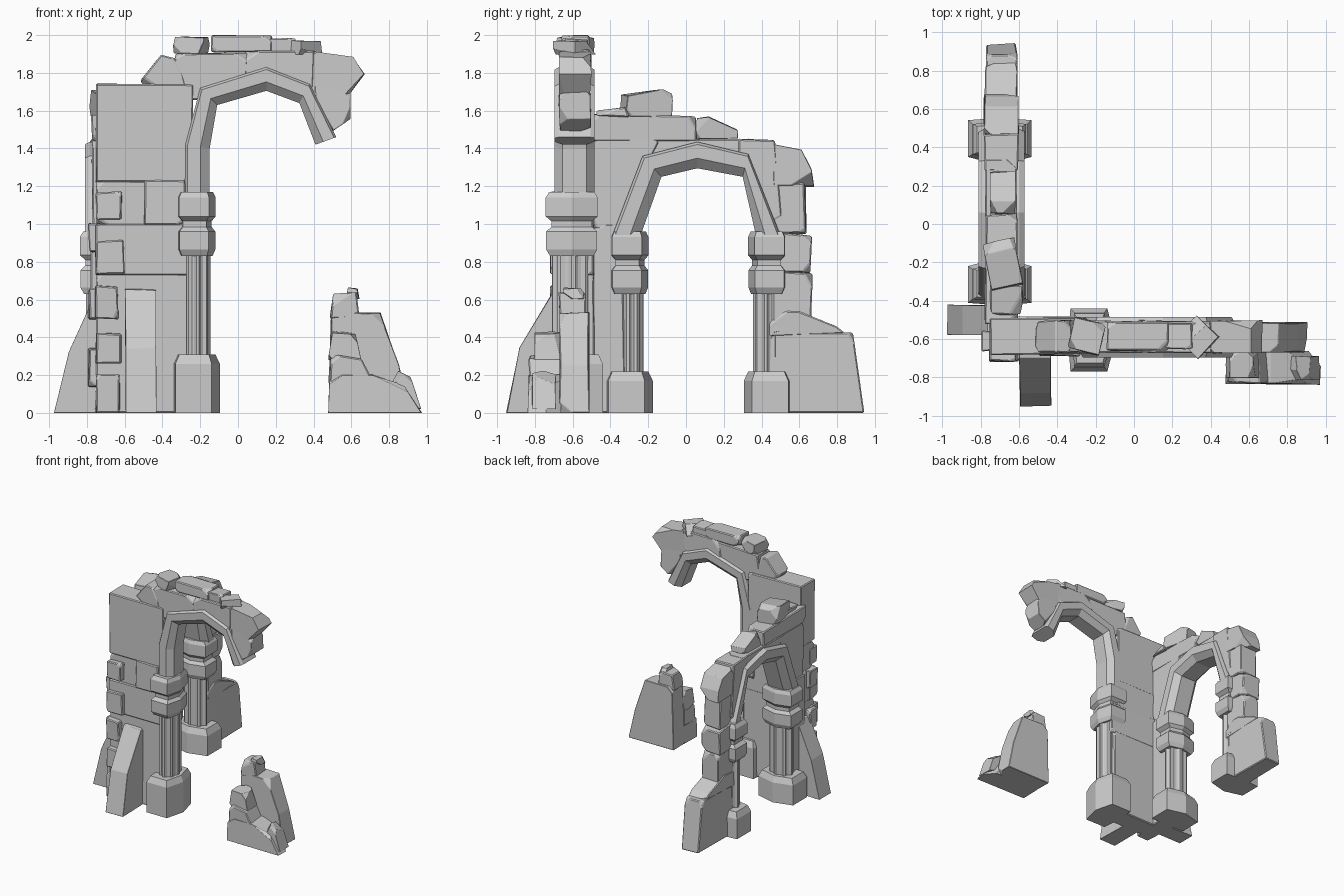
import bpy, bmesh, random
from math import cos, sin, pi
from mathutils import Vector, Matrix

if "Cube" in bpy.data.objects:
    bpy.data.objects.remove(bpy.data.objects["Cube"])

random.seed(7)
FRONT, SIDE = -0.59, -0.69      # centre planes of the two walls


def place(plane, u, t, z):
    return Vector((u, t, z)) if plane == 'x' else Vector((t, u, z))


def finish(name, bm):
    bmesh.ops.recalc_face_normals(bm, faces=bm.faces)
    me = bpy.data.meshes.new(name)
    bm.to_mesh(me)
    bm.free()
    ob = bpy.data.objects.new(name, me)
    bpy.context.collection.objects.link(ob)
    return ob


def loft(name, rings):
    """Skin a list of equal-length point rings and cap both ends."""
    bm = bmesh.new()
    vs = [[bm.verts.new(p) for p in r] for r in rings]
    n = len(rings[0])
    for a, b in zip(vs, vs[1:]):
        for i in range(n):
            j = (i + 1) % n
            bm.faces.new((a[i], a[j], b[j], b[i]))
    bm.faces.new(vs[0][::-1])
    bm.faces.new(vs[-1])
    return finish(name, bm)


def stone(name, plane, outline, lo, hi, chips=3, depth=0.025, rot=0.0, jit=0.006):
    """Convex outline extruded through the wall, then randomly chipped at corners."""
    bm = bmesh.new()
    j = lambda: random.uniform(-jit, jit)
    a, b = [[bm.verts.new(place(plane, u + j(), t + j(), max(0, z + j()) if z > 0 else 0))
             for u, z in outline] for t in (lo, hi)]
    n = len(outline)
    for i in range(n):
        k = (i + 1) % n
        bm.faces.new((a[i], a[k], b[k], b[i]))
    bm.faces.new(a[::-1])
    bm.faces.new(b)
    bmesh.ops.recalc_face_normals(bm, faces=bm.faces)
    mid = sum((v.co for v in bm.verts), Vector()) / len(bm.verts)
    if rot:
        bmesh.ops.rotate(bm, cent=mid, matrix=Matrix.Rotation(rot, 3, 'Z'), verts=bm.verts)
    tops = [v.co.copy() for v in bm.verts if v.co.z > 0.03]
    for p in random.sample(tops, min(chips, len(tops))):
        sgn = [1 if c > 0 else -1 for c in (p - mid)]
        nrm = Vector([s * random.uniform(0.35, 1) for s in sgn]).normalized()
        # cut only the supporting corner in this direction
        far = max(v.co.dot(nrm) for v in bm.verts)
        res = bmesh.ops.bisect_plane(bm, geom=bm.verts[:] + bm.edges[:] + bm.faces[:], dist=1e-5,
                                     plane_co=nrm * (far - depth * random.uniform(0.6, 1.4)),
                                     plane_no=nrm, clear_outer=True)
        bmesh.ops.holes_fill(bm, edges=[e for e in res['geom_cut']
                                        if isinstance(e, bmesh.types.BMEdge)], sides=0)
    bmesh.ops.bevel(bm, geom=[e for e in bm.edges if e.calc_length() > 0.03], offset=0.007,
                    segments=1, affect='EDGES', clamp_overlap=True)
    return finish(name, bm)


def box(name, plane, u0, u1, z0, z1, lo, hi, **kw):
    return stone(name, plane, [(u0, z0), (u1, z0), (u1, z1), (u0, z1)], lo, hi, **kw)


def column(name, plane, c, t, s, zb, zs, zc):
    """Six-sided base, fluted shaft and double-block capital; s points into the opening."""
    hexa = [(-.09, -.135), (.065, -.135), (.10, 0), (.065, .135), (-.09, .135), (-.10, 0)]
    ring = lambda z, k, m: [place(plane, c + s * u * k, t + v * m, z) for u, v in hexa]
    loft(name + "_base", [ring(0, 1.24, 1.22), ring(zb - .05, 1.24, 1.22), ring(zb, 1.0, 1.05)])
    prof = []
    for i in range(32):
        k = 1 if i % 4 in (0, 1) else 0.86
        q = 2 * pi * i / 32
        prof.append((c + .075 * k * cos(q), t + .105 * k * sin(q)))
    loft(name + "_shaft", [[place(plane, u, v, z) for u, v in prof] for z in (zb - .02, zs + .02)])
    h = (zc - zs) / 2
    steps = [(0, .85), (.035, 1), (h - .04, 1), (h - .015, .8), (h + .015, .8),
             (h + .04, 1.02), (2 * h - .03, 1.02), (2 * h, .88)]
    loft(name + "_capital", [ring(zs + dz, k, k) for dz, k in steps])


def arch(name, plane, t, T, outer, inner):
    """Moulded arch band with a narrow rim and a chamfered soffit edge."""
    sect = [(0, -.8), (0, .8), (.1, 1), (.62, 1), (1, .6), (1, -.6), (.62, -1), (.1, -1)]
    loft(name, [[place(plane, o[0] + (i[0] - o[0]) * f, t + T * w, o[1] + (i[1] - o[1]) * f)
                 for f, w in sect] for o, i in zip(outer, inner)])


# columns and arches
column("front_column", 'x', -.22, -.605, 1, .31, .83, 1.17)
column("side_column_near", 'y', -.30, -.70, 1, .22, .63, .96)
column("side_column_far", 'y', .43, -.70, -1, .22, .63, .96)
arch("broken_front_arch", 'x', FRONT, .105,
     [(-.28, 1.14), (-.28, 1.42), (-.20, 1.72), (.15, 1.83), (.38, 1.74), (.52, 1.46)],
     [(-.15, 1.14), (-.15, 1.40), (-.11, 1.63), (.15, 1.705), (.325, 1.64), (.41, 1.42)])
arch("side_arch", 'y', SIDE, .12,
     [(-.39, .94), (-.23, 1.36), (.06, 1.435), (.33, 1.37), (.50, .94)],
     [(-.24, .94), (-.13, 1.25), (.06, 1.295), (.30, 1.25), (.37, .94)])

# front wall courses, from the ground up
for z0, z1, u1, lo in [(0, .74, -.20, -.665), (.73, 1.0, -.18, -.68),
                       (.99, 1.23, -.24, -.67), (1.22, 1.74, -.24, -.68)]:
    box("front_wall_course", 'x', -.75, u1, z0, z1, lo, -.485, chips=3)
box("front_wall_shelf", 'x', -.50, -.28, 1.0, 1.23, -.685, -.5)

# corner pier stones
for z0, z1, w in [(0, .20, .13), (.26, .42, .14), (.50, .67, .12), (.73, .91, .15), (1.02, 1.17, .14)]:
    box("corner_quoin", 'x', -.755, -.755 + w, z0, z1, -.715, -.60, chips=3, depth=.015)
for z0, z1 in [(.14, .34), (.50, .66), (.85, 1.0)]:
    box("corner_side_stone", 'x', -.79, -.70, z0, z1, -.66, -.56, depth=.015)

# masonry over the front arch and its ragged broken end
over = [[(-.36, 1.66), (-.2, 1.66), (.05, 1.78), (.05, 1.91), (-.33, 1.90)],
        [(.02, 1.78), (.30, 1.72), (.40, 1.72), (.40, 1.92), (.04, 1.92)],
        [(.36, 1.70), (.59, 1.69), (.67, 1.79), (.61, 1.88), (.38, 1.92)],
        [(.41, 1.66), (.50, 1.49), (.59, 1.56), (.60, 1.72), (.40, 1.76)],
        [(-.52, 1.76), (-.49, 1.72), (-.26, 1.70), (-.32, 1.87), (-.41, 1.90)]]
for o in over:
    stone("front_arch_masonry", 'x', o, -.67, -.505, chips=4)
box("broken_end_shard", 'x', .46, .56, 1.53, 1.68, -.65, -.53, chips=5, depth=.03)

# capstones on the front wall
box("capstone", 'x', -.33, -.16, 1.90, 1.99, -.67, -.50, chips=6, rot=-.25)
box("capstone", 'x', -.14, .18, 1.91, 2.0, -.66, -.51, chips=5, jit=.003)
box("capstone", 'x', .25, .41, 1.90, 1.97, -.67, -.51, chips=3, rot=pi / 4)
box("capstone", 'x', .10, .30, 1.91, 1.98, -.65, -.52, chips=5)

# side wall around its arch
side = [[(-.5, 0), (-.32, 0), (-.34, 1.0), (-.5, 1.0)],
        [(-.5, .98), (-.36, .96), (-.20, 1.32), (-.14, 1.45), (-.5, 1.45)],
        [(-.22, 1.33), (.34, 1.33), (.34, 1.45), (-.22, 1.45)],
        [(.28, 1.32), (.45, .97), (.51, 1.0), (.47, 1.44), (.28, 1.45)],
        [(-.52, 1.44), (.05, 1.44), (.05, 1.57), (-.52, 1.58)],
        [(.42, 0), (.94, 0), (.88, .42), (.44, .43)],
        [(.44, .40), (.84, .42), (.80, .46), (.66, .51), (.60, .54), (.44, .54)],
        [(.46, .42), (.66, .46), (.67, .74), (.46, .75)],
        [(.46, .74), (.66, .74), (.67, .94), (.47, .96)],
        [(.46, .95), (.64, .95), (.63, 1.22), (.46, 1.22)],
        [(.46, 1.20), (.68, 1.20), (.67, 1.29), (.61, 1.39), (.46, 1.42)]]
for o in side:
    w = random.uniform(-.006, .006)
    stone("side_wall_stone", 'y', o, -.775 - w, -.61 + w, chips=3)

# loose stones along the side wall top
stone("side_cap_block", 'y', [(-.34, 1.57), (-.09, 1.57), (-.08, 1.69), (-.14, 1.715), (-.33, 1.68)],
      -.77, -.60, chips=4, rot=.2)
stone("side_cap_wedge", 'y', [(.05, 1.45), (.28, 1.45), (.27, 1.50), (.12, 1.57), (.06, 1.56)],
      -.75, -.62, chips=4)
stone("side_cap_slab", 'y', [(-.47, 1.57), (-.30, 1.57), (-.32, 1.62), (-.47, 1.60)], -.75, -.58, chips=3)

# sloping buttresses at the corner
stone("left_buttress", 'x', [(-.975, 0), (-.68, 0), (-.68, .62), (-.77, .61), (-.89, .32)],
      -.575, -.425, chips=2)
stone("front_buttress", 'y', [(-.95, 0), (-.60, 0), (-.60, .66), (-.70, .65), (-.88, .34)],
      -.595, -.435, chips=2)

# fallen pier on the right
rubble = [([(.48, 0), (.90, 0), (.85, .25), (.75, .53), (.49, .53)], -.67, -.515),
          ([(.49, .50), (.64, .50), (.63, .64), (.50, .63)], -.67, -.53),
          ([(.48, 0), (.975, 0), (.87, .15), (.72, .20), (.49, .20)], -.835, -.66),
          ([(.48, .15), (.72, .15), (.65, .29), (.49, .31)], -.83, -.66),
          ([(.48, .28), (.65, .28), (.62, .42), (.50, .43)], -.80, -.66),
          ([(.78, .10), (.97, .02), (.91, .19), (.85, .22)], -.81, -.69),
          ([(.57, .60), (.64, .60), (.63, .66), (.58, .66)], -.65, -.54)]
for o, lo, hi in rubble:
    stone("fallen_pier_stone", 'x', o, lo, hi, chips=4)
